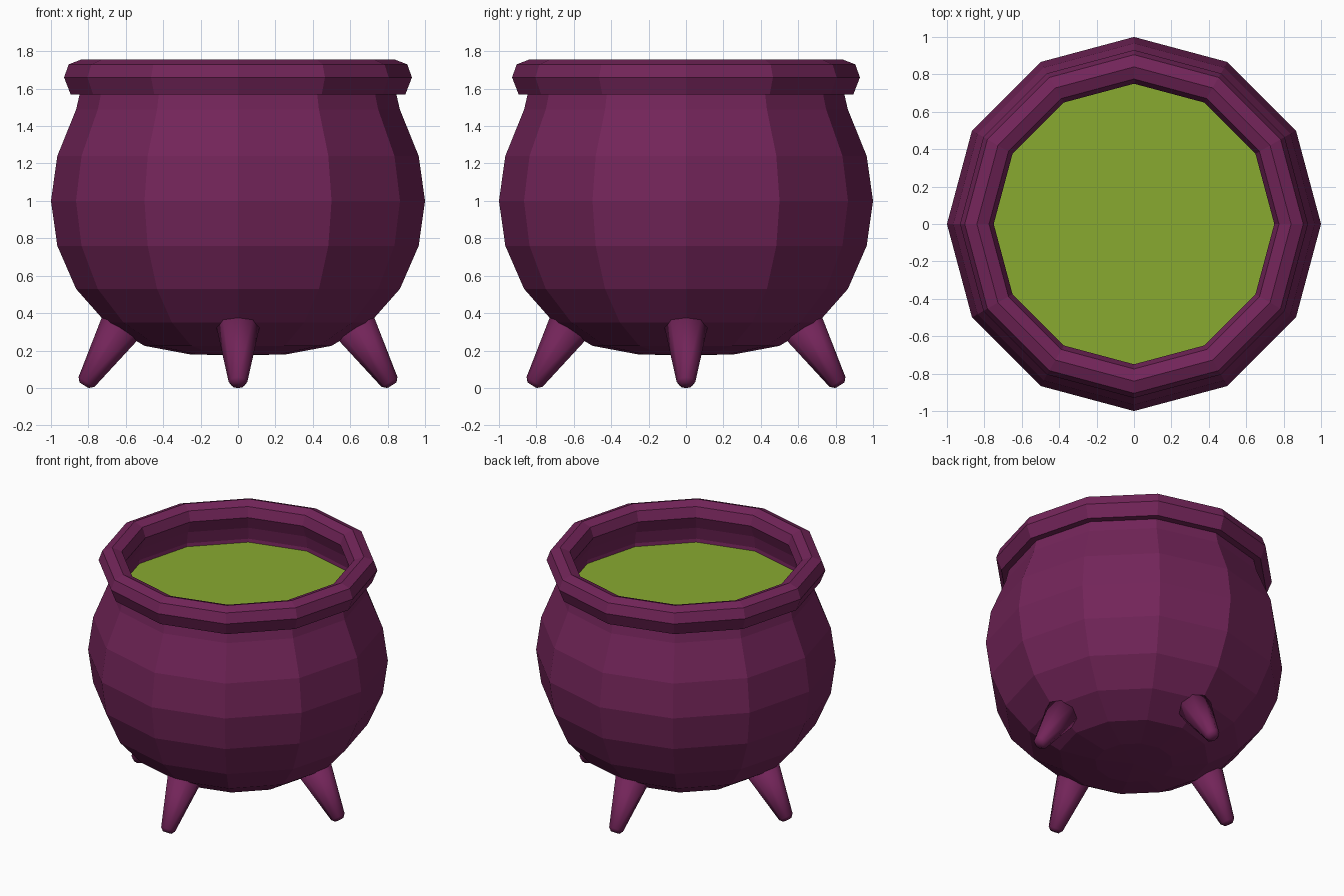
import bpy, bmesh, math
from mathutils import Vector, Matrix

if "Cube" in bpy.data.objects:
    bpy.data.objects.remove(bpy.data.objects["Cube"])

SIDES = 12


def material(name, color):
    m = bpy.data.materials.new(name)
    m.diffuse_color = color
    m.use_nodes = True
    m.node_tree.nodes["Principled BSDF"].inputs["Base Color"].default_value = m.diffuse_color
    return m


def finish(name, bm, mat, smooth=False):
    bmesh.ops.recalc_face_normals(bm, faces=bm.faces)
    for f in bm.faces:
        f.smooth = smooth
    me = bpy.data.meshes.new(name)
    bm.to_mesh(me)
    bm.free()
    me.materials.append(mat)
    ob = bpy.data.objects.new(name, me)
    bpy.context.collection.objects.link(ob)
    return ob


def lathe(profile, sides, closed=False, cap_start=False, cap_end=False):
    """Spin (radius, z) points into a faceted solid around z."""
    bm = bmesh.new()
    rings = []
    for r, z in profile:
        rings.append([bm.verts.new((r * math.cos(2 * math.pi * i / sides),
                                    r * math.sin(2 * math.pi * i / sides), z))
                      for i in range(sides)])
    pairs = list(zip(rings, rings[1:]))
    if closed:
        pairs.append((rings[-1], rings[0]))
    for a, b in pairs:
        for i in range(sides):
            j = (i + 1) % sides
            bm.faces.new((a[i], a[j], b[j], b[i]))
    if cap_start:
        bm.faces.new(rings[0])
    if cap_end:
        bm.faces.new(rings[-1])
    return bm


iron = material("purple_iron", (0.17, 0.018, 0.10, 1))
brew = material("green_brew", (0.25, 0.40, 0.03, 1))

# Pot: outer wall from the bottom up, then a short inner wall down to the brew
pot = [(0.26, 0.18), (0.50, 0.225), (0.707, 0.35), (0.866, 0.53), (0.966, 0.76),
       (1.0, 1.0), (0.966, 1.24), (0.865, 1.49), (0.84, 1.60), (0.78, 1.60),
       (0.805, 1.48), (0.80, 1.44)]
bm = lathe(pot, SIDES, cap_start=True, cap_end=True)
bmesh.ops.poke(bm, faces=[f for f in bm.faces if len(f.verts) == SIDES and f.calc_center_median().z < 1])
for v in bm.verts:
    if v.co.xy.length < 0.01:
        v.co.z = 0.173
finish("pot", bm, iron)

# Rim: faceted ring around the mouth
rim = [(0.895, 1.57), (0.93, 1.66), (0.905, 1.73), (0.84, 1.755),
       (0.775, 1.73), (0.75, 1.66), (0.785, 1.57)]
finish("rim", lathe(rim, SIDES, closed=True), iron)

# Brew: flat liquid surface inside the mouth
finish("brew", lathe([(0.80, 1.45), (0.80, 1.457)], SIDES, cap_start=True, cap_end=True), brew)

# Legs: four tapered, splayed pegs with blunt tips
leg = [(0.03, -0.022), (0.05, 0.0), (0.12, 0.37)]
tilt = Matrix.Rotation(-math.radians(32), 4, 'Y')
for k, side in enumerate(("right", "back", "left", "front")):
    bm = lathe(leg, 8, cap_start=True, cap_end=True)
    bm.transform(Matrix.Rotation(k * math.pi / 2, 4, 'Z')
                 @ Matrix.Translation(Vector((0.81, 0, 0.032))) @ tilt)
    for v in bm.verts:
        v.co.z = max(v.co.z, 0.0)
    finish(side + "_leg", bm, iron, smooth=True)
